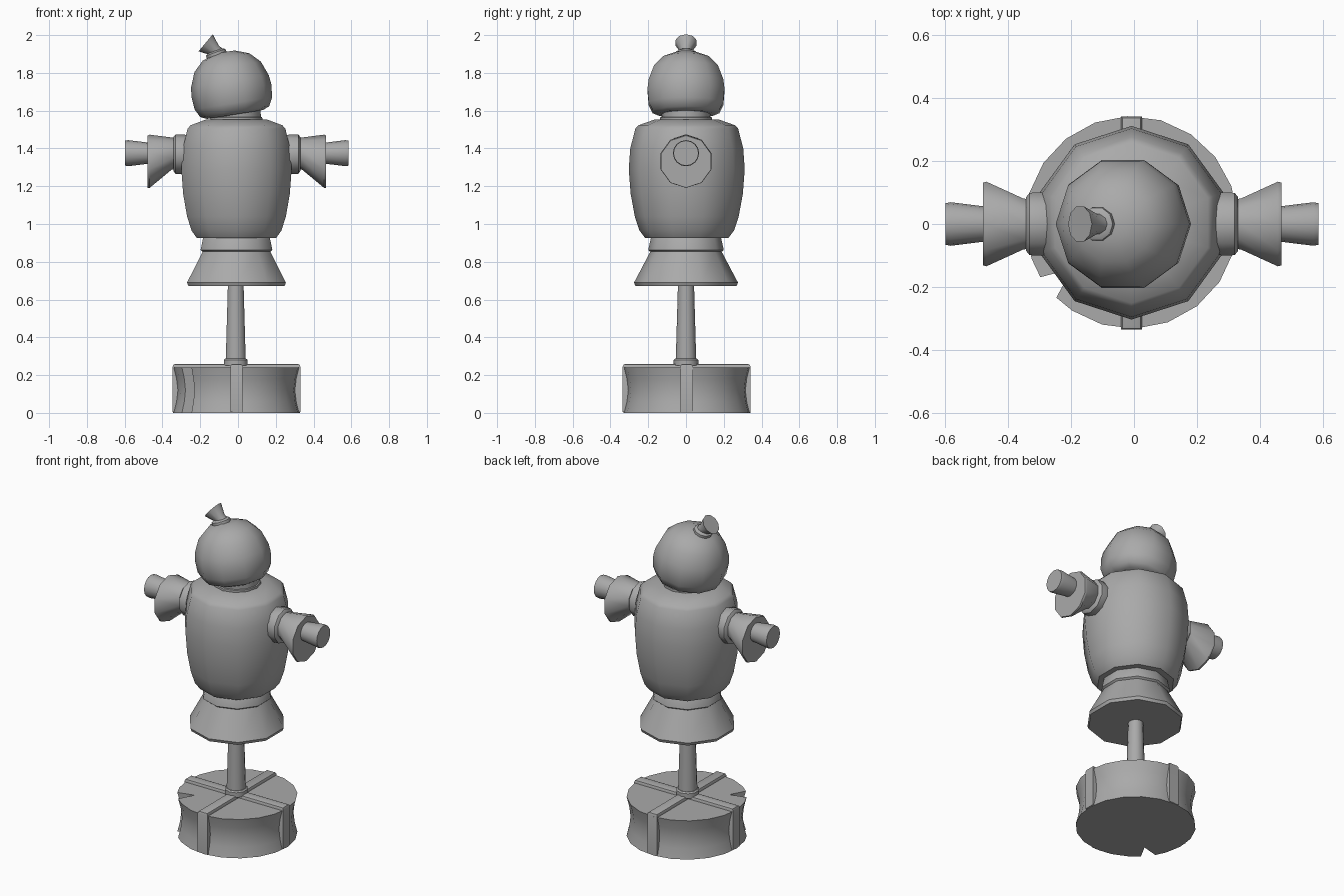
import bpy, bmesh, math
from mathutils import Vector

if "Cube" in bpy.data.objects:
    bpy.data.objects.remove(bpy.data.objects["Cube"])

GREY = (0.4, 0.4, 0.4, 1)
grey = bpy.data.materials.new("grey")
grey.use_nodes = True
grey.diffuse_color = GREY
grey.node_tree.nodes["Principled BSDF"].inputs["Base Color"].default_value = GREY
CX = -0.008  # shared upright axis


def finish(name, bm, loc, direction=(0, 0, 1)):
    bmesh.ops.recalc_face_normals(bm, faces=bm.faces)
    mesh = bpy.data.meshes.new(name)
    bm.to_mesh(mesh)
    bm.free()
    mesh.materials.append(grey)
    obj = bpy.data.objects.new(name, mesh)
    bpy.context.collection.objects.link(obj)
    obj.location = loc
    if tuple(direction) != (0, 0, 1):
        obj.rotation_mode = 'QUATERNION'
        obj.rotation_quaternion = Vector(direction).to_track_quat('Z', 'Y')
    bpy.ops.object.select_all(action='DESELECT')
    obj.select_set(True)
    bpy.context.view_layer.objects.active = obj
    bpy.ops.object.shade_smooth_by_angle(angle=math.radians(40))
    return obj


def loft(name, outline, rings, loc, direction=(0, 0, 1)):
    """Stack scaled copies of an outline; each ring is (scale, height, y shift)."""
    bm = bmesh.new()
    loops = [[bm.verts.new((x * s, y * s + shift, h)) for x, y in outline]
             for s, h, shift in rings]
    n = len(outline)
    for low, high in zip(loops, loops[1:]):
        for i in range(n):
            j = (i + 1) % n
            bm.faces.new((low[i], low[j], high[j], high[i]))
    bm.faces.new(loops[0][::-1])
    bm.faces.new(loops[-1])
    return finish(name, bm, loc, direction)


def circle(sides):
    angles = [math.pi / 2 + math.tau * i / sides for i in range(sides)]
    return [(math.cos(a), math.sin(a)) for a in angles]


def lathe(name, profile, sides, loc, direction=(0, 0, 1)):
    rings = [(p[0], p[1], p[2] if len(p) > 2 else 0) for p in profile]
    return loft(name, circle(sides), rings, loc, direction)


# Drum base with a wedge split out of its rim
rim = [(a, 1) for a in range(2, 362, 18) if a != 218]
rim = sorted(rim + [(211, 1), (218, 0.71), (225, 1)])
drum = [(r * math.cos(math.radians(a)), r * math.sin(math.radians(a))) for a, r in rim]
loft("base_drum", drum,
     [(0.337, 0, 0), (0.322, 0.06, 0), (0.315, 0.12, 0), (0.322, 0.18, 0), (0.337, 0.24, 0)],
     (CX, 0.005, 0))

# Crossed straps over the drum
for name, sx, sy in (("strap_side", 0.676, 0.066), ("strap_front", 0.066, 0.676)):
    bm = bmesh.new()
    bmesh.ops.create_cube(bm, size=1)
    bmesh.ops.scale(bm, vec=(sx, sy, 0.256), verts=bm.verts)
    top = [e for e in bm.edges if all(v.co.z > 0 for v in e.verts)]
    bmesh.ops.bevel(bm, geom=top, offset=0.015, segments=2, affect='EDGES', profile=0.5)
    finish(name, bm, (CX, 0.003, 0.132))

# Post and its foot collar
lathe("post_collar", [(0.066, 0.25), (0.066, 0.28), (0.058, 0.287)], 10, (CX - 0.004, 0, 0))
lathe("post", [(0.055, 0.25), (0.042, 0.7)], 14, (CX - 0.004, 0, 0))

# Skirt, belt and torso
lathe("skirt", [(0.268, 0.672), (0.275, 0.69), (0.188, 0.855)], 10, (CX, 0, 0))
lathe("belt", [(0.185, 0.85), (0.2, 0.862), (0.186, 0.925), (0.175, 0.94)], 10, (CX, 0, 0))
lathe("torso", [(0.22, 0.925), (0.25, 0.965), (0.275, 1.04), (0.297, 1.16),
                (0.307, 1.29), (0.299, 1.4), (0.272, 1.505), (0.255, 1.523),
                (0.17, 1.553)], 10, (CX, 0.004, 0))

# Neck and tilted head
TILT = (-math.sin(math.radians(9)), 0, math.cos(math.radians(9)))
lathe("neck_ring", [(0.13, 1.535), (0.138, 1.55), (0.136, 1.565), (0.12, 1.57)], 12, (CX, 0, 0))
lathe("neck", [(0.125, -0.04), (0.132, 0.03)], 12, (-0.008, 0, 1.58), TILT)
lathe("head", [(0.15, 0), (0.185, 0.015), (0.208, 0.06), (0.214, 0.13), (0.208, 0.178),
               (0.178, 0.255), (0.125, 0.308), (0.05, 0.335)], 10, (-0.015, 0, 1.58), TILT)

# Tied-off tuft on the head
lathe("tuft_ring", [(0.05, -0.03), (0.055, 0), (0.054, 0.018), (0.04, 0.026)], 10,
      (-0.112, 0, 1.892), (-0.34, 0, 0.94))
lathe("tuft", [(0.032, -0.03), (0.034, 0.0), (0.059, 0.06)], 10,
      (-0.125, 0, 1.921), (-0.77, 0, 0.64))

# Arms: collar, drooping cuff and stub
for side, d in (("left", 1), ("right", -1)):
    origin, axis = (-0.006, 0, 1.37), (d, 0, 0)
    lathe(side + "_arm_collar", [(0.09, 0.22), (0.105, 0.285), (0.104, 0.325), (0.09, 0.336)],
          10, origin, axis)
    lathe(side + "_cuff", [(0.08, 0.31, 0.005), (0.085, 0.345, 0.003), (0.141, 0.462, -0.038),
                           (0.138, 0.473, -0.04)], 10, origin, axis)
    lathe(side + "_stub", [(0.05, 0.4), (0.056, 0.47), (0.069, 0.575), (0.066, 0.591)],
          16, (-0.006, 0, 1.375), axis)
